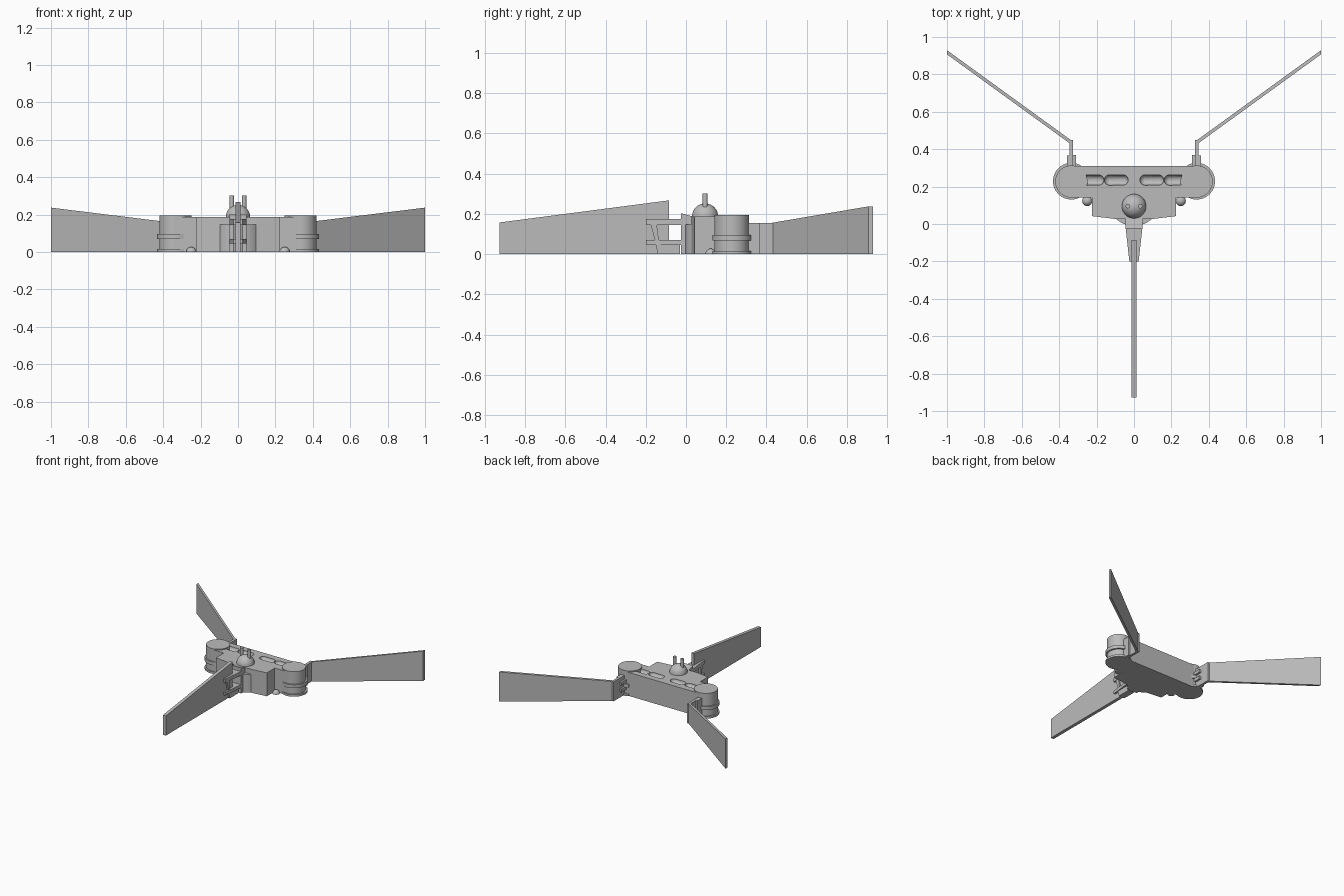
import bpy, bmesh, math
from mathutils import Vector

cube = bpy.data.objects.get("Cube")
if cube:
    bpy.data.objects.remove(cube, do_unlink=True)

grey = bpy.data.materials.new("mid_grey")
grey.use_nodes = True
grey.diffuse_color = (0.5, 0.5, 0.5, 1)
grey.node_tree.nodes["Principled BSDF"].inputs["Base Color"].default_value = (0.5, 0.5, 0.5, 1)


def finish(name, bm, smooth=False):
    bmesh.ops.recalc_face_normals(bm, faces=bm.faces)
    mesh = bpy.data.meshes.new(name)
    bm.to_mesh(mesh)
    bm.free()
    mesh.materials.append(grey)
    ob = bpy.data.objects.new(name, mesh)
    bpy.context.collection.objects.link(ob)
    if smooth:
        bpy.ops.object.select_all(action='DESELECT')
        ob.select_set(True)
        bpy.context.view_layer.objects.active = ob
        bpy.ops.object.shade_smooth_by_angle(angle=math.radians(35))
    return ob


def extrude(name, points, offset, smooth=False):
    """Solid made by sweeping a flat outline along an offset."""
    bm = bmesh.new()
    face = bm.faces.new([bm.verts.new(p) for p in points])
    swept = bmesh.ops.extrude_face_region(bm, geom=[face], use_keep_orig=True)
    moved = [v for v in swept["geom"] if isinstance(v, bmesh.types.BMVert)]
    bmesh.ops.translate(bm, verts=moved, vec=Vector(offset))
    return finish(name, bm, smooth)


def prism(name, outline, z0, z1, smooth=False):
    return extrude(name, [(x, y, z0) for x, y in outline], (0, 0, z1 - z0), smooth)


def side_plate(name, outline, x0, x1):
    return extrude(name, [(x0, y, z) for y, z in outline], (x1 - x0, 0, 0))


def box(name, x0, x1, y0, y1, z0, z1):
    return prism(name, [(x0, y0), (x1, y0), (x1, y1), (x0, y1)], z0, z1)


def arc(cx, cy, r, a0=0, a1=360, n=48):
    steps = n if a1 - a0 == 360 else n + 1
    angles = [math.radians(a0 + (a1 - a0) * i / n) for i in range(steps)]
    return [(cx + r * math.cos(a), cy + r * math.sin(a)) for a in angles]


def half_ball(name, x, y, z, r):
    bm = bmesh.new()
    bmesh.ops.create_uvsphere(bm, u_segments=32, v_segments=16, radius=r)
    bmesh.ops.bisect_plane(bm, geom=bm.verts[:] + bm.edges[:] + bm.faces[:],
                           plane_co=(0, 0, 0), plane_no=(0, 0, -1), clear_outer=True)
    bmesh.ops.holes_fill(bm, edges=[e for e in bm.edges if e.is_boundary])
    bmesh.ops.translate(bm, verts=bm.verts, vec=(x, y, z))
    return finish(name, bm, True)


TOP = 0.187
BODY_Y = 0.227

# Main body: wide rear bar with a shallow pointed front block
outline = [(-0.335, 0.31), (-0.335, 0.142), (-0.225, 0.142), (-0.225, 0.042), (-0.1, 0.027),
           (0.1, 0.027), (0.225, 0.042), (0.225, 0.142), (0.335, 0.142), (0.335, 0.31)]
body = prism("main_body", outline, 0, TOP)

# Rounded slots sunk into the top
for i, x in enumerate((-0.225, -0.095, 0.095, 0.225)):
    bm = bmesh.new()
    bmesh.ops.create_uvsphere(bm, u_segments=24, v_segments=16, radius=0.028)
    for v in bm.verts:
        v.co.x += 0.036 if v.co.x > 0 else -0.036
        v.co += Vector((x, 0.235, TOP))
    cutter = finish("slot_cutter_%d" % (i + 1), bm)
    cutter.hide_render = True
    cutter.hide_set(True)
    cut = body.modifiers.new("slot", 'BOOLEAN')
    cut.operation = 'DIFFERENCE'
    cut.solver = 'EXACT'
    cut.object = cutter
bpy.context.view_layer.update()
cut_mesh = bpy.data.meshes.new_from_object(body.evaluated_get(bpy.context.evaluated_depsgraph_get()))
body.modifiers.clear()
body.data = cut_mesh
for ob in [o for o in bpy.data.objects if o.name.startswith("slot_cutter")]:
    bpy.data.objects.remove(ob, do_unlink=True)

# Low rounded front housing and the mounting strip on it
prism("front_housing", arc(0, 0.133, 0.143, n=64), 0, 0.146, True)
side_plate("front_mount", [(-0.025, 0), (0.03, 0), (0.03, 0.188), (-0.025, 0.203)], -0.045, 0.045)

# Front hinge: tapered lugs and stepped cheeks around the front blade
taper = [(-0.045, -0.02), (0.045, -0.02), (0.025, -0.2), (-0.025, -0.2)]
for name, z0, z1 in (("upper", 0.145, 0.175), ("lower", 0.045, 0.07)):
    prism("front_hinge_%s_lug" % name, taper, z0, z1)
cheek = [(-0.14, 0), (-0.03, 0), (-0.03, 0.045), (-0.15, 0.045)]
side_plate("front_hinge_foot", cheek, -0.026, 0.026)
cheek = [(-0.155, 0.07), (-0.135, 0.07), (-0.145, 0.145), (-0.175, 0.145)]
side_plate("front_hinge_cheek", cheek, -0.026, 0.026)

# Front blade, taller at the root
side_plate("front_blade", [(-0.928, 0), (-0.085, 0), (-0.085, 0.267), (-0.928, 0.157)], -0.013, 0.013)

# Dome with two pegs
half_ball("dome", 0, 0.095, TOP, 0.065)

for side, s in (("left", 1), ("right", -1)):
    prism(side + "_peg", arc(s * 0.033, 0.095, 0.012, n=20), TOP, 0.302, True)

    # End drum with two partial flanges
    x = s * 0.335
    prism(side + "_drum", arc(x, BODY_Y, 0.086), 0, 0.195, True)
    start = -120 if s > 0 else 60
    for name, z0, z1 in (("middle", 0.068, 0.095), ("bottom", 0, 0.016)):
        prism("%s_%s_flange" % (side, name), arc(x, BODY_Y + 0.002, 0.098, start, start + 240),
              z0, z1, True)
    half_ball(side + "_foot_bump", s * 0.25, 0.123, 0, 0.027)

    # Rear hinge
    box(side + "_rear_arm", s * 0.325, s * 0.345, 0.29, 0.45, 0, 0.155)
    box(side + "_rear_hinge_plate", s * 0.345, s * 0.358, 0.29, 0.365, 0, 0.155)
    for name, z in (("lower", 0.045), ("upper", 0.1)):
        box("%s_rear_hinge_%s_lug" % (side, name), s * 0.31, s * 0.326, 0.3, 0.37, z, z + 0.025)

    # Rear blade, taller at the tip
    profile = [(0.335, 0.425, 0), (1, 0.907, 0), (1, 0.907, 0.237), (0.335, 0.425, 0.155)]
    extrude(side + "_rear_blade", [(s * px, py, pz) for px, py, pz in profile], (0, 0.022, 0))
